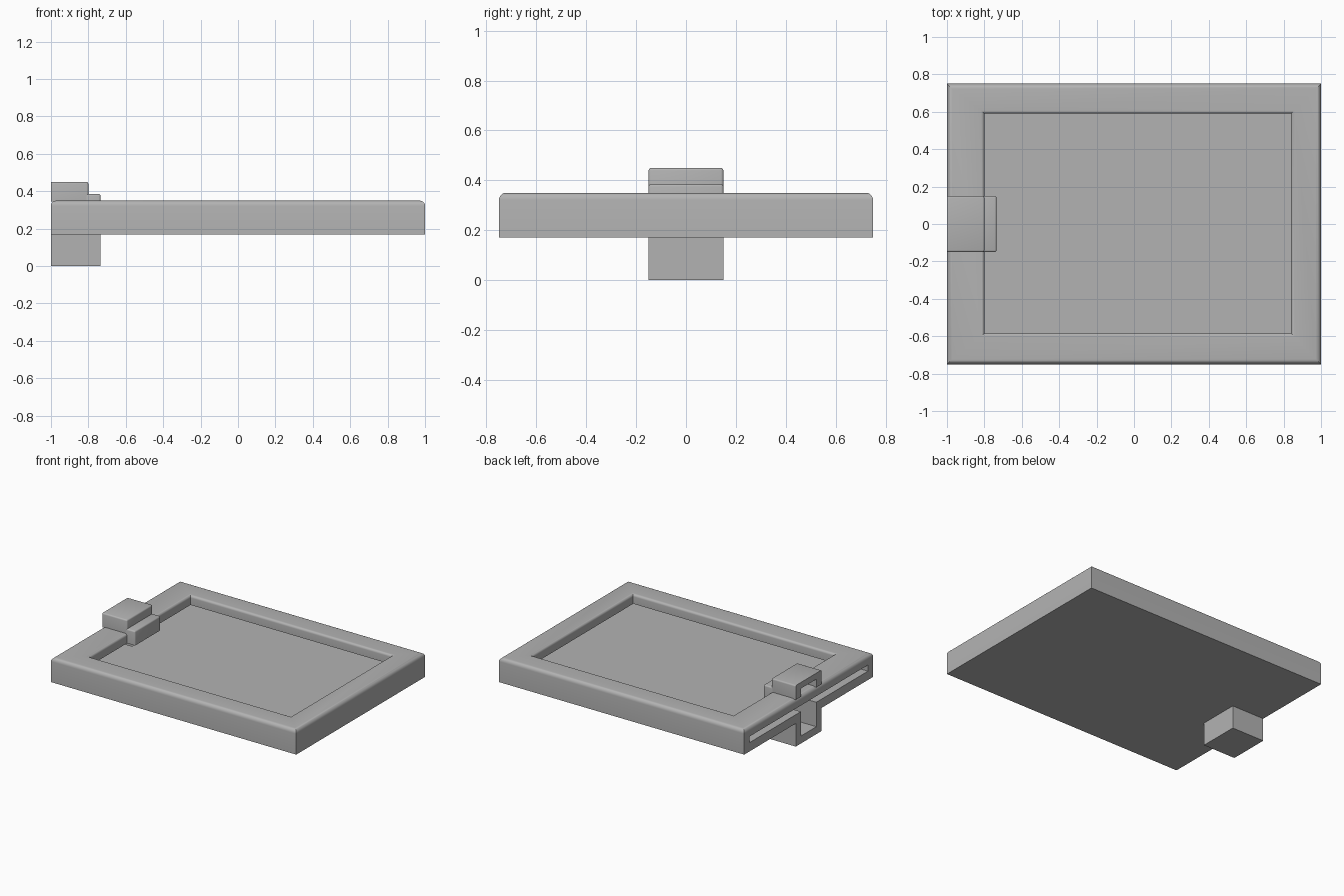
import bpy, bmesh, math

if "Cube" in bpy.data.objects:
    bpy.data.objects.remove(bpy.data.objects["Cube"], do_unlink=True)

GREY = (0.45, 0.45, 0.45, 1)
grey = bpy.data.materials.new("plain grey")
grey.use_nodes = True
grey.diffuse_color = GREY
grey.node_tree.nodes["Principled BSDF"].inputs["Base Color"].default_value = GREY


def finish(name, bm):
    bmesh.ops.recalc_face_normals(bm, faces=bm.faces)
    mesh = bpy.data.meshes.new(name)
    bm.to_mesh(mesh)
    bm.free()
    mesh.materials.append(grey)
    obj = bpy.data.objects.new(name, mesh)
    bpy.context.collection.objects.link(obj)
    return obj


def box(name, x, y, z, round_top=0):
    """Box from (low, high) pairs, with optional rounding of all but the bottom and outer side."""
    bm = bmesh.new()
    bmesh.ops.create_cube(bm, size=1)
    for v in bm.verts:
        v.co = [(a + b) / 2 + c * (b - a) for (a, b), c in zip((x, y, z), v.co)]
    if round_top:
        edges = [e for e in bm.edges
                 if any(v.co.z > z[0] + 1e-4 for v in e.verts)
                 and not all(abs(v.co.x - x[0]) < 1e-4 for v in e.verts)
                 and any(v.co.x > x[0] + 1e-4 for v in e.verts)]
        bmesh.ops.bevel(bm, geom=edges, offset=round_top, segments=3,
                        profile=0.5, affect='EDGES')
    return finish(name, bm)


def cutter(name, x, y, z):
    obj = box(name, x, y, z)
    obj.hide_render = True
    obj.hide_viewport = True
    obj.display_type = 'WIRE'
    return obj


def carve(obj, *tools):
    for tool in tools:
        mod = obj.modifiers.new(tool.name, 'BOOLEAN')
        mod.operation = 'DIFFERENCE'
        mod.solver = 'EXACT'
        mod.object = tool


def smooth(obj):
    bpy.ops.object.select_all(action='DESELECT')
    obj.select_set(True)
    bpy.context.view_layer.objects.active = obj
    bpy.ops.object.shade_smooth_by_angle(angle=math.radians(35))


# Frame body: rectangular rings swept up the outside and down into the window
BASE, TOP, FLOOR, LIP = 0.17, 0.35, 0.235, 0.28
outer = (-1, 1, -0.75, 0.75)
window = (-0.80, 0.84, -0.585, 0.59)


def ring(rect, grow, z):
    x0, x1, y0, y1 = rect
    x0, x1, y0, y1 = x0 - grow, x1 + grow, y0 - grow, y1 + grow
    return [bm.verts.new(p) for p in ((x0, y0, z), (x1, y0, z), (x1, y1, z), (x0, y1, z))]


bm = bmesh.new()
rings = [ring(outer, 0, BASE)]
STEPS = 5
arc = [math.pi / 2 * i / STEPS for i in range(STEPS + 1)]
R, r = 0.028, 0.018
for a in arc:
    rings.append(ring(outer, R * (math.cos(a) - 1), TOP - R + R * math.sin(a)))
for a in reversed(arc):
    rings.append(ring(window, r * (1 - math.cos(a)), TOP - r + r * math.sin(a)))
rings.append(ring(window, 0, (FLOOR + LIP) / 2))
for lower, upper in zip(rings, rings[1:]):
    for i in range(4):
        j = (i + 1) % 4
        bm.faces.new((lower[i], lower[j], upper[j], upper[i]))
bm.faces.new(rings[0])
bm.faces.new(rings[-1])
body = finish("frame_body", bm)
smooth(body)

# Side slot for a sliding sheet, and the hollows of the clip
slot = cutter("slot_cutter", (-1.1, 0.94), (-0.69, 0.69), (FLOOR, LIP))
lower_hollow = cutter("lower_hollow_cutter", (-1.1, -0.80), (-0.09, 0.09), (0.055, 0.26))
upper_hollow = cutter("upper_hollow_cutter", (-1.1, -0.86), (-0.09, 0.09), (0.3, 0.405))
carve(body, slot, lower_hollow)

# Clip: box below, cover above and a hook over the lip
HALF = (-0.15, 0.15)
clip_box = box("clip_lower_box", (-1, -0.735), HALF, (0, BASE))
carve(clip_box, lower_hollow)
clip_cover = box("clip_upper_cover", (-1, -0.80), HALF, (TOP - 0.005, 0.45), 0.01)
carve(clip_cover, upper_hollow)
clip_hook = box("clip_hook", (-0.81, -0.735), HALF, (LIP, 0.385), 0.01)
for part in (clip_cover, clip_hook):
    smooth(part)
